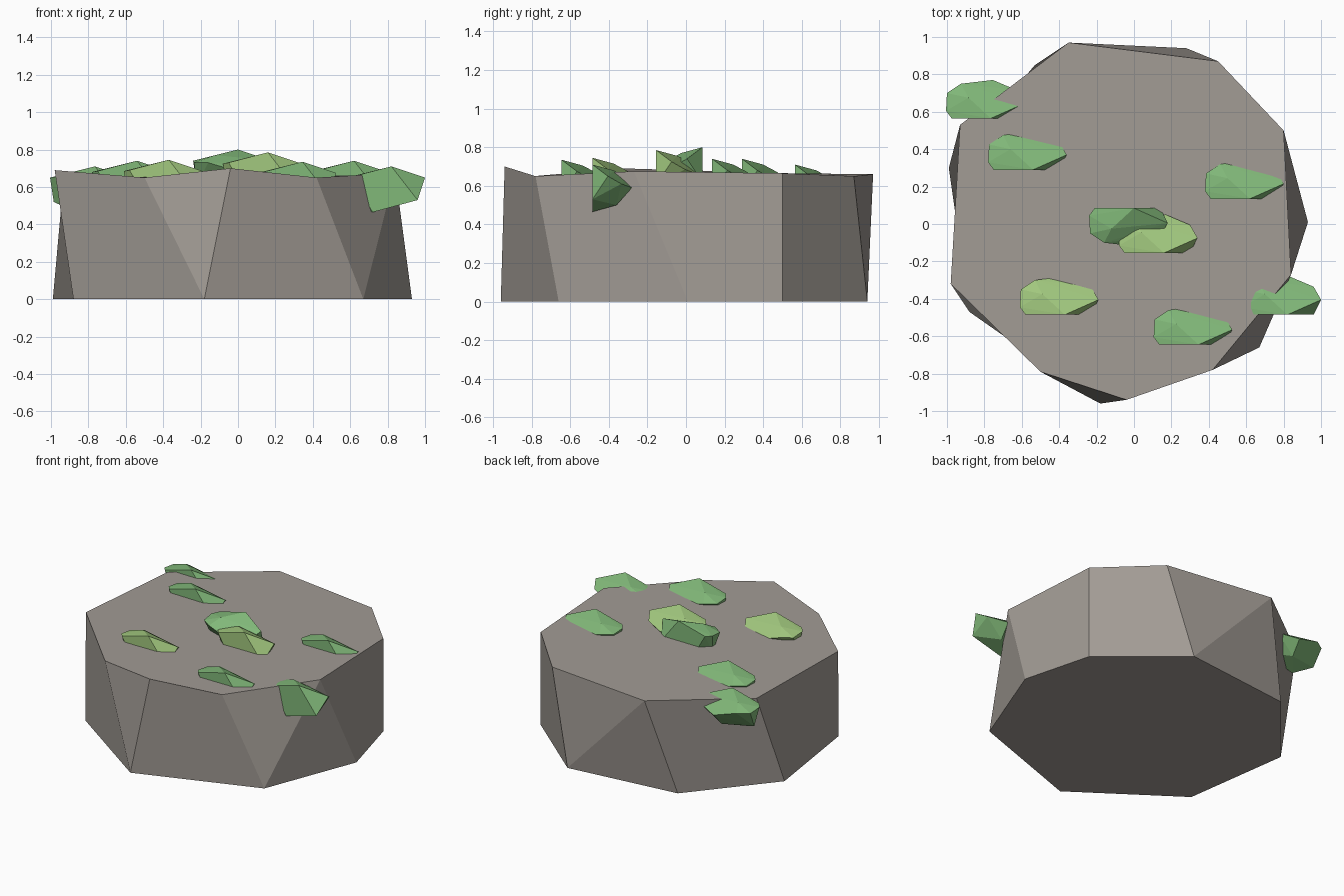
import bpy, bmesh

if "Cube" in bpy.data.objects:
    bpy.data.objects.remove(bpy.data.objects["Cube"])


def material(name, rgb):
    m = bpy.data.materials.new(name)
    m.diffuse_color = (*rgb, 1)
    m.use_nodes = True
    m.node_tree.nodes["Principled BSDF"].inputs["Base Color"].default_value = m.diffuse_color
    return m


def add_object(name, bm, mat):
    bmesh.ops.recalc_face_normals(bm, faces=bm.faces[:])
    me = bpy.data.meshes.new(name)
    bm.to_mesh(me)
    bm.free()
    me.materials.append(mat)
    ob = bpy.data.objects.new(name, me)
    bpy.context.collection.objects.link(ob)
    return ob


stone = material("stone", (0.36, 0.33, 0.30))
green = material("moss_green", (0.22, 0.48, 0.19))
lime = material("moss_lime", (0.36, 0.58, 0.21))

# Boulder: two irregular rings joined by quads and triangles
top = [(-.98, -.32, .69), (-.50, -.79, .65), (-.04, -.94, .70),
       (.42, -.78, .65), (.84, -.27, .675), (.80, .50, .665),
       (.45, .87, .65), (-.35, .97, .66), (-.93, .53, .665)]
base = [(-.88, -.47), (-.18, -.96), (.67, -.66), (.93, .01),
        (.80, .50), (.28, .94), (-.53, .85), (-.99, .30)]
bm = bmesh.new()
t = [bm.verts.new(p) for p in top]
b = [bm.verts.new((x, y, 0)) for x, y in base]
bm.faces.new(t)
bm.faces.new(b[::-1])
# Walk both rings: T = step the top, B = step the base, Q = step both
i = j = 0
for step in "QTQTBQQTBQQ":
    ni, nj = i + (step in "TQ"), j + (step in "BQ")
    ring = [t[i % 9], b[j % 8]]
    if nj > j:
        ring.append(b[nj % 8])
    if ni > i:
        ring.append(t[ni % 9])
    bm.faces.new(ring)
    i, j = ni, nj
add_object("boulder", bm, stone)

# Moss clump: faceted blob, measured from its peak, flat on one side
clump = [(0, 0, 0), (.18, .08, -.06), (.14, 0, -.18), (.14, .15, -.10),
         (.01, .205, -.12), (-.10, 0, -.245), (0, .125, -.21),
         (-.16, .185, -.07), (-.12, .11, -.03), (-.24, .04, -.06),
         (-.235, .135, -.07), (-.21, 0, -.055), (-.22, .07, -.19)]
peaks = [(-.37, -.485, .745, 1, lime), (.16, -.155, .785, 1, lime),
         (0, .085, .80, -1, green), (-.54, .29, .74, 1, green),
         (-.765, .565, .71, 1, green), (.62, .135, .74, 1, green),
         (.345, -.645, .735, 1, green), (.82, -.485, .71, 1, green)]
for n, (px, py, pz, side, mat) in enumerate(peaks, 1):
    bm = bmesh.new()
    for x, y, z in clump:
        bm.verts.new((px + x, py + side * y, pz + z))
    res = bmesh.ops.convex_hull(bm, input=bm.verts[:])
    loose = [v for v in bm.verts if not v.link_faces]
    bmesh.ops.delete(bm, geom=loose, context='VERTS')
    add_object(f"moss_clump_{n}", bm, mat)
